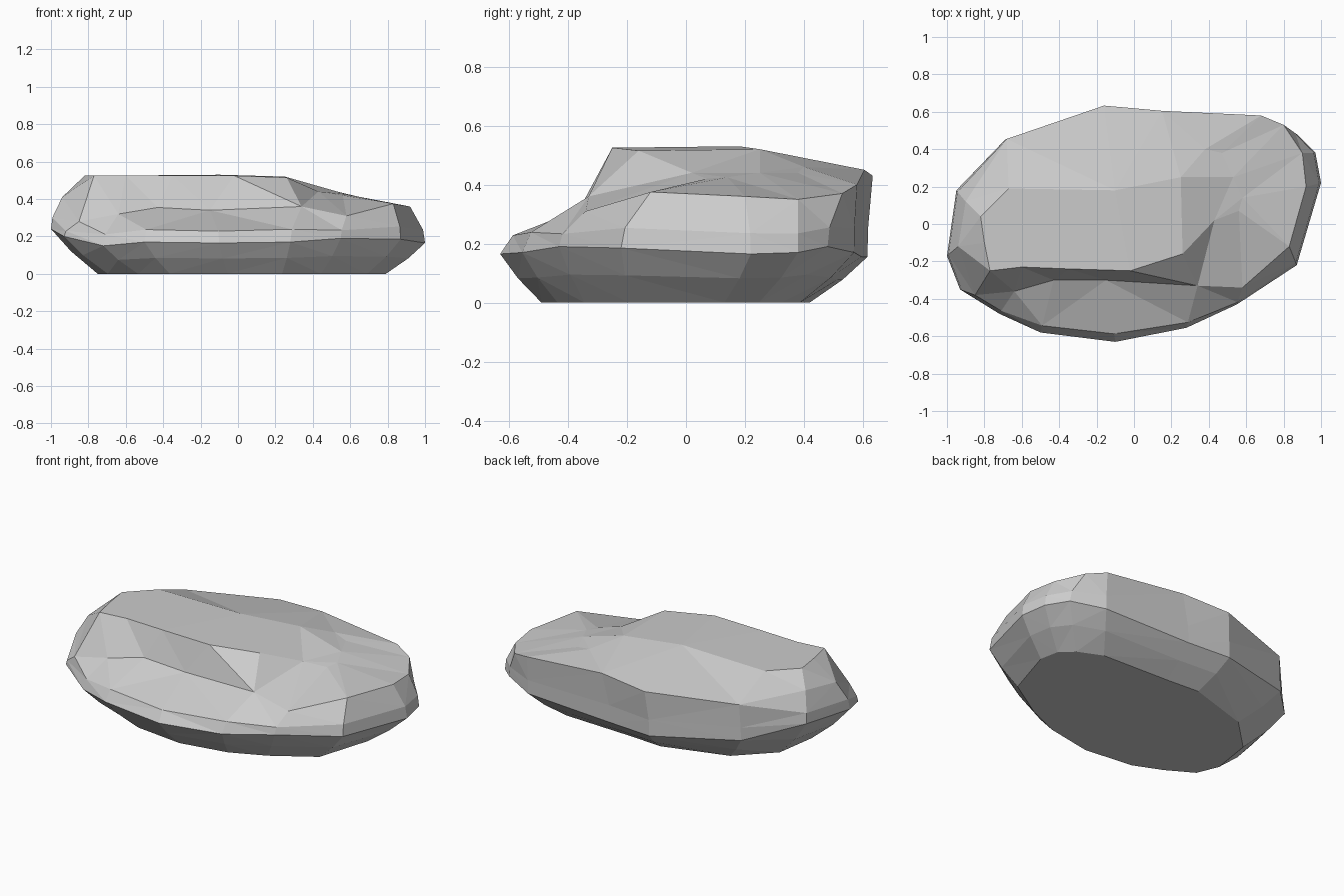
import bpy, bmesh
from mathutils import Vector

if "Cube" in bpy.data.objects:
    bpy.data.objects.remove(bpy.data.objects["Cube"])

# Three irregular outlines, counter-clockwise from the right side
girth = [(1, .22, .165), (.97, .38, .17), (.87, .48, .19), (.68, .57, .17),
         (.1, .595, .155), (-.18, .615, .155), (-.69, .45, .2), (-.95, .18, .27),
         (-1, -.17, .24), (-.93, -.35, .2), (-.72, -.48, .15), (-.5, -.58, .17),
         (-.1, -.63, .165), (.28, -.555, .17), (.55, -.43, .19), (.87, -.22, .185)]
shoulder = [(.92, .2, .36), (.9, .38, .35), (.8, .53, .37), (.68, .58, .40),
            (.15, .605, .45), (-.16, .633, .43), (-.68, .455, .42), (-.9, .12, .44),
            (-.94, -.12, .41), (-.85, -.38, .28), (-.64, -.36, .32), (-.43, -.3, .355),
            (-.15, -.3, .34), (.34, -.33, .36), (.58, -.34, .31), (.83, -.12, .375)]
crown = [(.58, .14, .425), (.53, .25, .44), (.47, .38, .44), (.38, .4, .46),
         (.25, .25, .52), (-.1, .18, .53), (-.67, .19, .525), (-.82, .04, .525),
         (-.8, -.1, .525), (-.77, -.25, .525), (-.6, -.23, .525), (-.35, -.24, .525),
         (-.02, -.25, .525), (.26, -.16, .515), (.43, .02, .44), (.56, .07, .42)]


def blend(a, b, txy, tz):
    """Ring between two rings, bulged by using different plan and height factors."""
    return [(p[0] + (q[0] - p[0]) * txy, p[1] + (q[1] - p[1]) * txy,
             p[2] + (q[2] - p[2]) * tz) for p, q in zip(a, b)]


# Flat footprint, undercut below the girth, rounded ledge above it
foot = [(.02 + .77 * x, -.03 + .73 * y, 0) for x, y, z in girth]
rings = [foot, blend(foot, girth, .57, .5), girth,
         blend(girth, shoulder, .13, .36), shoulder, crown]

bm = bmesh.new()
loops = [[bm.verts.new(Vector(p)) for p in ring] for ring in rings]
n = len(girth)
for low, high in zip(loops, loops[1:]):
    for i in range(n):
        j = (i + 1) % n
        bm.faces.new((low[i], low[j], high[j], high[i]))

# Underside, flat plateau and the sunken right-hand slope
bm.faces.new(loops[0][::-1])
top = loops[-1]
bm.faces.new(top[4:14])
bm.faces.new(top[13:] + top[:5])

bmesh.ops.triangulate(bm, faces=bm.faces[:], quad_method='BEAUTY', ngon_method='BEAUTY')
bmesh.ops.recalc_face_normals(bm, faces=bm.faces[:])
mesh = bpy.data.meshes.new("flat_rock")
bm.to_mesh(mesh)
bm.free()
rock = bpy.data.objects.new("flat_rock", mesh)
bpy.context.collection.objects.link(rock)
